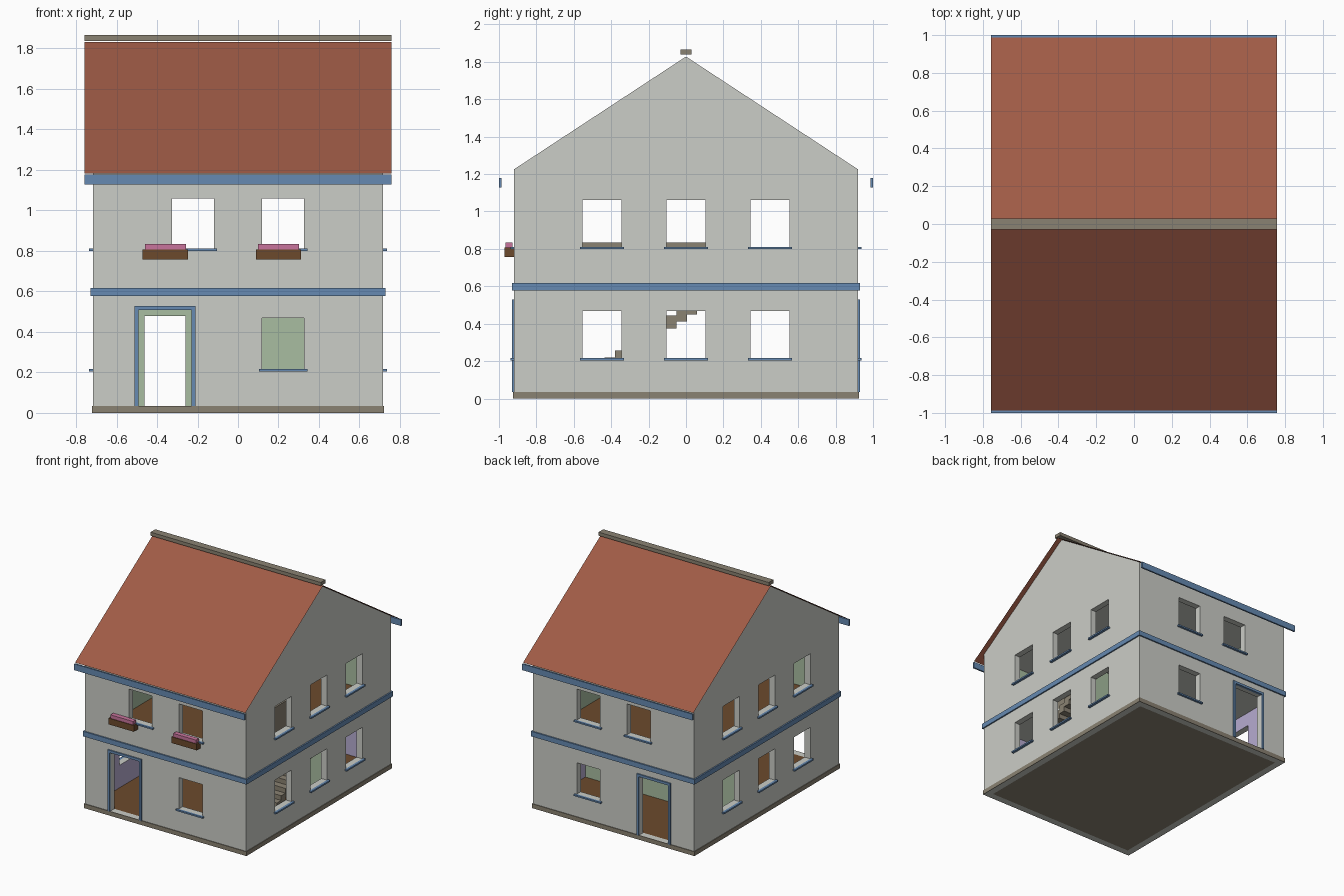
import bpy
import bmesh
from mathutils import Vector

cube = bpy.data.objects.get("Cube")
if cube:
    bpy.data.objects.remove(cube, do_unlink=True)


def material(name, rgb):
    """Flat colour given as display values, stored as linear."""
    lin = [((c / 255 + 0.055) / 1.055) ** 2.4 for c in rgb] + [1]
    m = bpy.data.materials.new(name)
    m.use_nodes = True
    m.diffuse_color = lin
    m.node_tree.nodes["Principled BSDF"].inputs["Base Color"].default_value = lin
    return m


PLASTER = material("grey plaster", (203, 205, 199))
TILE = material("terracotta roof", (160, 91, 70))
BLUE = material("blue trim", (102, 138, 178))
STONE = material("brown stone", (138, 130, 114))
WOOD = material("dark wood", (108, 74, 44))
PINK = material("pink flowers", (200, 116, 156))
GREEN = material("green paint", (168, 189, 161))
LILAC = material("lilac paint", (182, 171, 208))


def finish(name, bm, mat):
    mesh = bpy.data.meshes.new(name)
    bmesh.ops.recalc_face_normals(bm, faces=bm.faces)
    bm.to_mesh(mesh)
    bm.free()
    mesh.materials.append(mat)
    ob = bpy.data.objects.new(name, mesh)
    bpy.context.collection.objects.link(ob)
    return ob


def prism(name, points, offset, mat):
    """Extrude a flat outline by a vector."""
    bm = bmesh.new()
    face = bm.faces.new([bm.verts.new(p) for p in points])
    new = bmesh.ops.extrude_face_region(bm, geom=[face])["geom"]
    verts = [v for v in new if isinstance(v, bmesh.types.BMVert)]
    bmesh.ops.translate(bm, verts=verts, vec=Vector(offset))
    return finish(name, bm, mat)


def box(name, x, y, z, mat):
    """Box between the limits given for each axis."""
    pts = [(x[0], y[0], z[0]), (x[1], y[0], z[0]), (x[1], y[1], z[0]), (x[0], y[1], z[0])]
    return prism(name, pts, (0, 0, z[1] - z[0]), mat)


def around(c, half):
    return (c - half, c + half)


# Main sizes
HX, HY, WALL = 0.717, 0.92, 0.05
IX, IY = HX - WALL, HY - WALL
EAVE, PEAK = 1.225, 1.828
SLOPE = (PEAK - EAVE) / HY
FLOOR1, FLOOR2 = 0.035, 0.6
STOREYS = {"lower": (0.216, 0.468), "upper": (0.811, 1.06)}
WIN_X, HALF = 0.2225, 0.104
DOOR = (-0.491, -0.229)

# House shell with gables
gable = [(-HX, -HY, 0), (-HX, HY, 0), (-HX, HY, EAVE), (-HX, 0, PEAK), (-HX, -HY, EAVE)]
house = prism("house_walls", gable, (2 * HX, 0, 0), PLASTER)

# Rooms, stairwell, door and window cutters
cutters = [
    box("cut_lower_room", (-IX, IX), (-IY, IY), (-0.1, 0.58), PLASTER),
    box("cut_upper_room", (-IX, IX), (-IY, IY), (FLOOR2, 1.19), PLASTER),
    box("cut_stairwell", (0.45, 0.65), (-0.55, 0.165), (0.5, 0.7), PLASTER),
    box("cut_doors", DOOR, (-1, 1), (FLOOR1, 0.51), PLASTER),
]
for storey, z in STOREYS.items():
    for x in (-WIN_X, WIN_X):
        if storey == "lower" and x < 0:
            continue  # the doors take this place
        cutters.append(box("cut_window", around(x, HALF), (-1, 1), z, PLASTER))
        for side in (-1, 1):
            box(f"{storey}_sill", around(x, 0.12), sorted((side * HY, side * (HY + 0.018))),
                (z[0] - 0.012, z[0]), BLUE)
    for y in (-0.45, 0, 0.45):
        cutters.append(box("cut_window", (-1, 1), around(y, HALF), z, PLASTER))
        for side in (-1, 1):
            box(f"{storey}_side_sill", sorted((side * HX, side * (HX + 0.02))),
                around(y, 0.118), (z[0] - 0.012, z[0]), BLUE)

for c in cutters:
    c.hide_render = True
    mod = house.modifiers.new(c.name, "BOOLEAN")
    mod.operation = "DIFFERENCE"
    mod.solver = "EXACT"
    mod.object = c
graph = bpy.context.evaluated_depsgraph_get()
carved = bpy.data.meshes.new_from_object(house.evaluated_get(graph))
house.modifiers.clear()
house.data = carved
for c in cutters:
    bpy.data.objects.remove(c, do_unlink=True)

# Paint the room walls by storey and the upper floor as wood
carved.materials.clear()
for m in (PLASTER, LILAC, GREEN, WOOD):
    carved.materials.append(m)
for p in carved.polygons:
    c, n = p.center, p.normal
    inner_wall = ((abs(n.x) > 0.9 and abs(abs(c.x) - IX) < 0.003)
                  or (abs(n.y) > 0.9 and abs(abs(c.y) - IY) < 0.003))
    p.material_index = 0
    if inner_wall:
        p.material_index = 1 if c.z < 0.59 else 2
    elif n.z > 0.9 and abs(c.z - FLOOR2) < 0.003:
        p.material_index = 3

# Ground slab and wooden floor
box("ground_slab", (-IX, IX), (-IY, IY), (0, 0.026), STONE)
box("ground_floor", (-IX, IX), (-IY, IY), (0.026, FLOOR1), WOOD)


def ring(name, grow, z, mat):
    """Band wrapped around the outside of the walls."""
    for s in (-1, 1):
        box(name + "_end", (-HX - grow, HX + grow), sorted((s * HY, s * (HY + grow))), z, mat)
        box(name + "_side", sorted((s * HX, s * (HX + grow))), (-HY, HY), z, mat)


ring("plinth", 0.005, (0, FLOOR1), STONE)
ring("storey_band", 0.011, (0.578, 0.618), BLUE)

# Roof sheet, eaves boards and ridge cap
RX, RY = 0.757, 0.988
bm = bmesh.new()
rows = [[bm.verts.new((x, y, PEAK + 0.003 - SLOPE * abs(y))) for x in (-RX, RX)]
        for y in (-RY, 0, RY)]
for a, b in zip(rows, rows[1:]):
    bm.faces.new((a[0], a[1], b[1], b[0]))
finish("roof", bm, TILE)
for s in (-1, 1):
    box("eaves_board", (-RX, RX), sorted((s * (RY - 0.001), s)), (1.128, 1.178), BLUE)
box("ridge_cap", (-RX, RX), (-0.03, 0.03), (1.838, 1.866), STONE)


def arch(name, x, top, thick, rise, y, depth, mat):
    """Upside-down U around a doorway."""
    a, b = x
    outline = [(a - thick[0], FLOOR1), (a, FLOOR1), (a, top), (b, top), (b, FLOOR1),
               (b + thick[1], FLOOR1), (b + thick[1], top + rise), (a - thick[0], top + rise)]
    prism(name, [(px, y, pz) for px, pz in outline], (0, depth, 0), mat)


# Door frames front and back, and the inner partition
for s, label in ((-1, "front"), (1, "back")):
    arch(label + "_door_frame", DOOR, 0.508, (0.02, 0.02), 0.02, s * (HY - 0.01), s * 0.02, BLUE)
inner = (-0.462, -0.26)
arch("partition", inner, 0.478, (inner[0] + IX, IX - inner[1]), 0.102, 0.285, 0.04, GREEN)

# Stairs and stairwell parapet
for i in range(15):
    y, top = -0.655 + 0.055 * i, 0.07 + 0.0375 * i
    box("stair_step", (0.45, 0.65), (y, y + 0.055), (max(FLOOR1, top - 0.072), top), STONE)
box("stair_parapet", (0.43, 0.45), (-0.56, 0.165), (FLOOR2, 0.834), STONE)

# Flower boxes on the front
for x in (-0.359, 0.2):
    box("flower_box", around(x, 0.112), (-0.97, -HY), (0.757, 0.807), WOOD)
    box("flowers", around(x, 0.101), (-0.965, -0.928), (0.807, 0.835), PINK)
